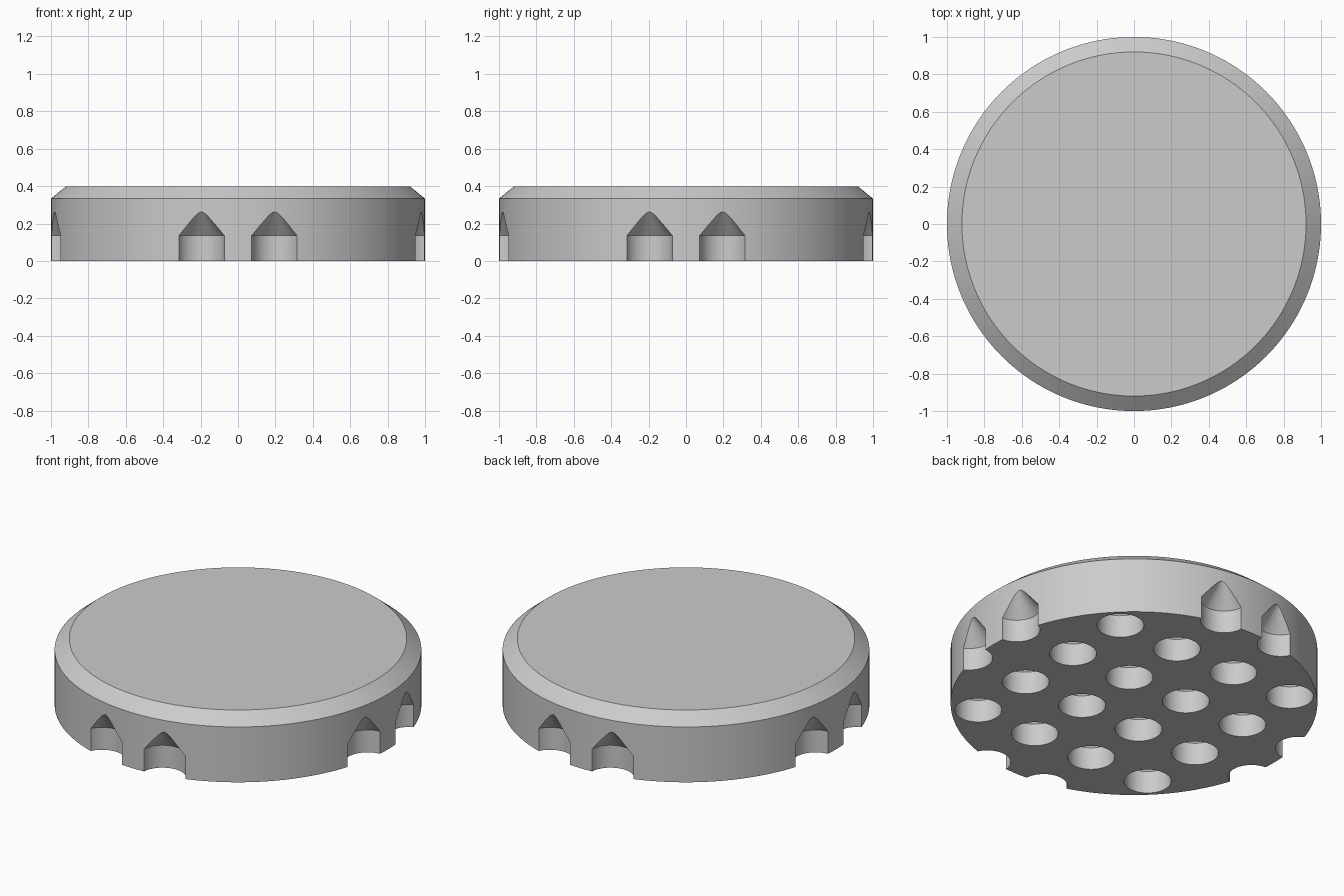
import bpy, bmesh, math
from mathutils import Matrix, Vector

if "Cube" in bpy.data.objects:
    bpy.data.objects.remove(bpy.data.objects["Cube"])

PITCH = 0.402      # spacing of the hole grid
HOLE_R = 0.128

grey = bpy.data.materials.new("light_grey")
grey.use_nodes = True
colour = (0.6, 0.6, 0.6, 1)
grey.diffuse_color = colour
grey.node_tree.nodes["Principled BSDF"].inputs["Base Color"].default_value = colour


def lathe(bm, profile, steps, centre=(0, 0)):
    """Turn an (r, z) profile that starts and ends on the axis into a closed solid."""
    verts = [bm.verts.new((r, 0, z)) for r, z in profile]
    edges = [bm.edges.new(pair) for pair in zip(verts, verts[1:])]
    before = set(bm.verts) - set(verts)
    bmesh.ops.spin(bm, geom=verts + edges, cent=(0, 0, 0), axis=(0, 0, 1),
                   angle=math.tau, steps=steps)
    new = [v for v in bm.verts if v not in before]
    bmesh.ops.remove_doubles(bm, verts=new, dist=0.0001)
    new = [v for v in bm.verts if v not in before]
    bmesh.ops.transform(bm, matrix=Matrix.Translation(Vector((*centre, 0))), verts=new)


def make_object(name, bm):
    bmesh.ops.recalc_face_normals(bm, faces=bm.faces)
    mesh = bpy.data.meshes.new(name)
    bm.to_mesh(mesh)
    bm.free()
    mesh.materials.append(grey)
    obj = bpy.data.objects.new(name, mesh)
    bpy.context.collection.objects.link(obj)
    return obj


# Round base with a chamfered top edge
bm = bmesh.new()
lathe(bm, [(0, 0), (1, 0), (1, 0.333), (0.92, 0.398), (0, 0.398)], 160)
base = make_object("round_base", bm)

# Pointed drill holes on a square grid; the outermost ones break through the rim
bm = bmesh.new()
drill = [(0, -0.1), (HOLE_R, -0.1), (HOLE_R, 0.135), (0, 0.293)]
offsets = [PITCH * (i - 2.5) for i in range(6)]
for x in offsets:
    for y in offsets:
        if math.hypot(x, y) < 1.1:
            lathe(bm, drill, 48, (x, y))
drills = make_object("hole_cutter", bm)
drills.hide_render = True

# Cut the holes into the underside
cut = base.modifiers.new("holes", "BOOLEAN")
cut.operation = "DIFFERENCE"
cut.solver = "EXACT"
cut.object = drills
bpy.ops.object.select_all(action="DESELECT")
base.select_set(True)
bpy.context.view_layer.objects.active = base
bpy.ops.object.modifier_apply(modifier=cut.name)
bpy.data.objects.remove(drills)

bpy.ops.object.shade_smooth_by_angle(angle=math.radians(20))
